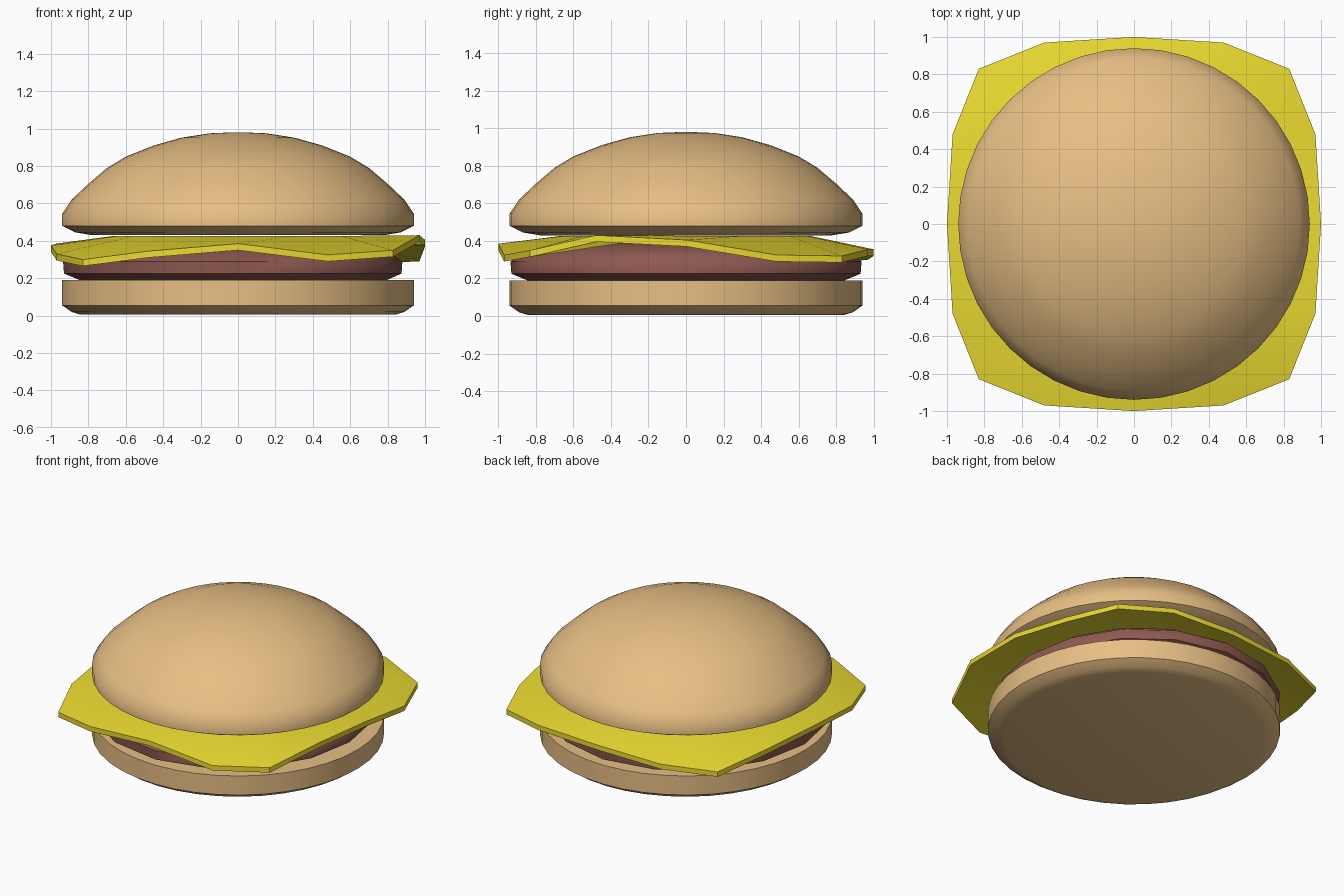
import bpy, bmesh, math

if "Cube" in bpy.data.objects:
    bpy.data.objects.remove(bpy.data.objects["Cube"])


def finish(name, bm, color, angle):
    bmesh.ops.recalc_face_normals(bm, faces=bm.faces[:])
    me = bpy.data.meshes.new(name)
    bm.to_mesh(me)
    bm.free()
    ob = bpy.data.objects.new(name, me)
    bpy.context.collection.objects.link(ob)
    mat = bpy.data.materials.get(color[0]) or bpy.data.materials.new(color[0])
    mat.diffuse_color = color[1]
    mat.use_nodes = True
    mat.node_tree.nodes["Principled BSDF"].inputs["Base Color"].default_value = mat.diffuse_color
    me.materials.append(mat)
    bpy.ops.object.select_all(action='DESELECT')
    ob.select_set(True)
    bpy.context.view_layer.objects.active = ob
    bpy.ops.object.shade_smooth_by_angle(angle=math.radians(angle))
    return ob


def lathe(name, profile, sides, color, angle=50, wobble=lambda a: 1.0):
    # closed round body from (radius, z) rings, with end caps
    bm = bmesh.new()
    rings = []
    for r, z in profile:
        ring = []
        for i in range(sides):
            a = 2 * math.pi * i / sides
            k = r * wobble(a)
            ring.append(bm.verts.new((k * math.cos(a), k * math.sin(a), z)))
        rings.append(ring)
    for lo, hi in zip(rings, rings[1:]):
        for i in range(sides):
            j = (i + 1) % sides
            bm.faces.new((lo[i], lo[j], hi[j], hi[i]))
    bm.faces.new(rings[0])
    bm.faces.new(rings[-1])
    return finish(name, bm, color, angle)


BREAD = ("bread", (0.80, 0.52, 0.23, 1))
MEAT = ("meat", (0.27, 0.10, 0.08, 1))
CHEESE = ("cheese", (0.83, 0.71, 0.03, 1))

# buns
lathe("bottom_bun", [(0.84, 0.005), (0.89, 0.02), (0.94, 0.055), (0.94, 0.19)], 40, BREAD)
lathe("top_bun", [(0.78, 0.43), (0.87, 0.445), (0.94, 0.48), (0.94, 0.545), (0.89, 0.62),
                  (0.80, 0.705), (0.70, 0.79), (0.60, 0.85), (0.45, 0.91), (0.30, 0.952),
                  (0.15, 0.975), (0.03, 0.98)], 40, BREAD)

# slightly uneven patty
lathe("patty", [(0.85, 0.19), (0.935, 0.225), (0.94, 0.29), (0.84, 0.355), (0.70, 0.385)],
      16, MEAT, 60, lambda a: 0.98 - 0.03 * math.cos(a) - 0.015 * math.cos(2 * a))

# drooping cheese slice: underside heights around the rim, counter-clockwise from +x
droop = [0.37, 0.29, 0.285, 0.32, 0.32, 0.30, 0.285, 0.35,
         0.34, 0.295, 0.265, 0.31, 0.35, 0.29, 0.315, 0.395]
corner = [(1.0, 0.0), (0.97, 0.48), (0.83, 0.83), (0.48, 0.97)]
rim = []
for q in range(4):
    c, s = round(math.cos(q * math.pi / 2)), round(math.sin(q * math.pi / 2))
    rim += [(c * x - s * y, s * x + c * y) for x, y in corner]
bm = bmesh.new()
outer = [bm.verts.new((x, y, z)) for (x, y), z in zip(rim, droop)]
inner = [bm.verts.new((0.66 * x, 0.66 * y, 0.392)) for x, y in rim]
for i in range(16):
    j = (i + 1) % 16
    bm.faces.new((outer[i], outer[j], inner[j], inner[i]))
bm.faces.new(inner)
# give the slice thickness upward
geo = bmesh.ops.extrude_face_region(bm, geom=bm.faces[:] , use_keep_orig=True)
bmesh.ops.translate(bm, vec=(0, 0, 0.035),
                    verts=[v for v in geo["geom"] if isinstance(v, bmesh.types.BMVert)])
finish("cheese_slice", bm, CHEESE, 40)
